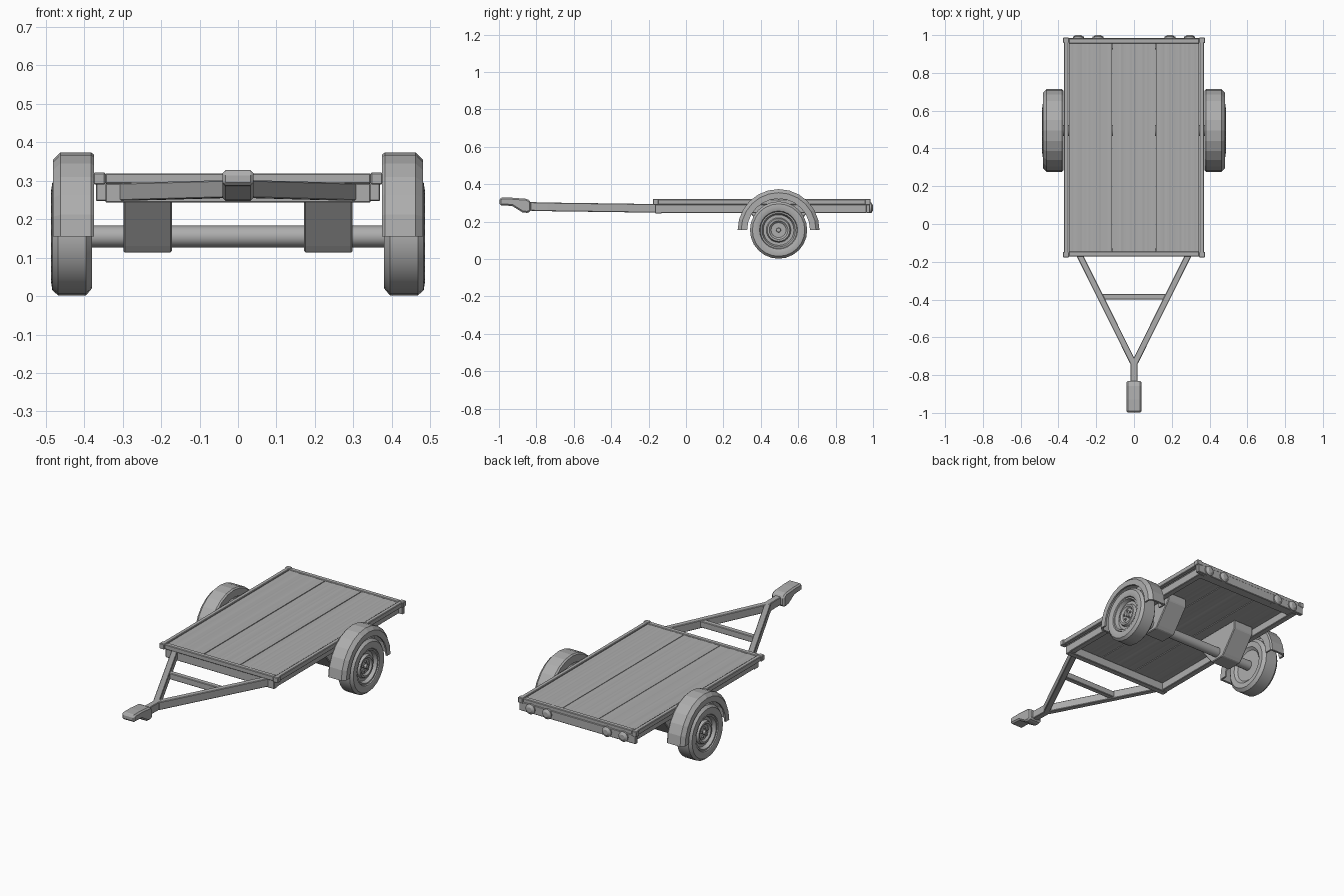
import bpy, bmesh, math, random
from mathutils import Vector

random.seed(4)
if "Cube" in bpy.data.objects:
    bpy.data.objects.remove(bpy.data.objects["Cube"])

grey = bpy.data.materials.new("plain grey")
grey.use_nodes = True
COLOUR = (0.42, 0.42, 0.42, 1)
grey.diffuse_color = COLOUR
grey.node_tree.nodes["Principled BSDF"].inputs["Base Color"].default_value = COLOUR


def finish(name, bm, bevel=0, smooth=False):
    bmesh.ops.recalc_face_normals(bm, faces=bm.faces)
    mesh = bpy.data.meshes.new(name)
    bm.to_mesh(mesh)
    bm.free()
    mesh.materials.append(grey)
    obj = bpy.data.objects.new(name, mesh)
    bpy.context.collection.objects.link(obj)
    if bevel:
        mod = obj.modifiers.new("bevel", 'BEVEL')
        mod.width, mod.segments = bevel, 1
    if smooth:
        bpy.ops.object.select_all(action='DESELECT')
        obj.select_set(True)
        bpy.context.view_layer.objects.active = obj
        bpy.ops.object.shade_smooth_by_angle(angle=math.radians(30))
    return obj


def box(name, x, y, z, bevel=0.003):
    """Box from (min, max) ranges."""
    bm = bmesh.new()
    bmesh.ops.create_cube(bm, size=1)
    for v in bm.verts:
        v.co = [r[0] if c < 0 else r[1] for c, r in zip(v.co, (x, y, z))]
    return finish(name, bm, bevel)


def extrude_x(name, outline, x0, x1, bevel=0):
    """Extrude a (y, z) outline from x0 to x1."""
    bm = bmesh.new()
    face = bm.faces.new([bm.verts.new((x0, y, z)) for y, z in outline])
    new = bmesh.ops.extrude_face_region(bm, geom=[face])["geom"]
    bmesh.ops.translate(bm, vec=(x1 - x0, 0, 0),
                        verts=[g for g in new if isinstance(g, bmesh.types.BMVert)])
    return finish(name, bm, bevel)


def beam(name, a, b, width, height):
    """Upright rectangular tube running between two points."""
    a, b = Vector(a), Vector(b)
    side = (b - a).cross(Vector((0, 0, 1))).normalized() * width / 2
    up = Vector((0, 0, height / 2))
    bm = bmesh.new()
    ends = [[bm.verts.new(p + s * side + u * up)
             for s, u in ((-1, -1), (1, -1), (1, 1), (-1, 1))] for p in (a, b)]
    for end in ends:
        bm.faces.new(end)
    for i in range(4):
        j = (i + 1) % 4
        bm.faces.new((ends[0][i], ends[0][j], ends[1][j], ends[1][i]))
    return finish(name, bm, 0.003)


def sweep(name, profile, side, centre, steps, half=False):
    """Sweep a closed (x, radius) profile around an axis along x."""
    bm = bmesh.new()
    count = steps + 1 if half else steps
    rings = []
    for i in range(count):
        a = (math.pi if half else 2 * math.pi) * i / steps
        rings.append([bm.verts.new((side * x, centre[0] + r * math.cos(a),
                                    centre[1] + r * math.sin(a))) for x, r in profile])
    n = len(profile)
    for i in range(steps):
        p, q = rings[i], rings[(i + 1) % count]
        for k in range(n):
            m = (k + 1) % n
            bm.faces.new((p[k], p[m], q[m], q[k]))
    if half:
        bm.faces.new(rings[0])
        bm.faces.new(rings[-1])
    bmesh.ops.remove_doubles(bm, verts=bm.verts, dist=0.0002)
    return finish(name, bm, smooth=not half)


AXLE = (0.495, 0.155)
FRONT, BACK = -0.175, 0.985

# Deck boards with a lightly grooved grain
for i, name in enumerate(("right_board", "middle_board", "left_board")):
    x0, x1 = -0.345 + 0.23 * i + 0.002, -0.115 + 0.23 * i - 0.002
    strips = 20
    bm = bmesh.new()
    rows = []
    for k in range(strips + 1):
        x = x0 + (x1 - x0) * k / strips
        d = random.uniform(0, 0.003)
        rows.append([bm.verts.new((x, y, z)) for y, z in
                     ((FRONT + 0.02, 0.293 + d), (BACK - 0.02, 0.293 + d),
                      (BACK - 0.02, 0.316 - d), (FRONT + 0.02, 0.316 - d))])
    for p, q in zip(rows, rows[1:]):
        for k in range(4):
            m = (k + 1) % 4
            bm.faces.new((p[k], p[m], q[m], q[k]))
    bm.faces.new(rows[0])
    bm.faces.new(rows[-1])
    finish(name, bm)

# Deck edging and the frame underneath
box("front_edge", (-0.345, 0.345), (FRONT + 0.003, FRONT + 0.03), (0.292, 0.319))
box("back_edge", (-0.345, 0.345), (BACK - 0.03, BACK - 0.003), (0.292, 0.319))
box("front_beam", (-0.345, 0.345), (FRONT + 0.01, FRONT + 0.045), (0.243, 0.293))
box("back_beam", (-0.345, 0.345), (BACK - 0.06, BACK - 0.02), (0.25, 0.293))
box("tail_panel", (-0.37, 0.37), (BACK - 0.022, BACK), (0.247, 0.298))

for side, label in ((1, "left"), (-1, "right")):
    def span(a, b):
        return tuple(sorted((side * a, side * b)))

    box(label + "_edge", span(0.347, 0.371), (FRONT, BACK), (0.292, 0.32))
    for end, y in (("front", FRONT), ("back", BACK - 0.025)):
        box(f"{label}_{end}_corner", span(0.345, 0.376), (y - 0.002, y + 0.027), (0.29, 0.321))
    box(label + "_frame_beam", span(0.31, 0.345), (FRONT + 0.01, BACK - 0.02), (0.247, 0.293))

    # Drawbar arm
    beam(label + "_drawbar_arm", (side * 0.293, FRONT + 0.02, 0.271),
         (side * 0.004, -0.735, 0.279), 0.033, 0.046)

    # Suspension bracket
    extrude_x(label + "_bracket",
              [(AXLE[0] + y, z) for y, z in ((-0.15, 0.294), (-0.15, 0.245), (-0.06, 0.13),
                                             (-0.045, 0.113), (0.045, 0.113), (0.06, 0.13),
                                             (0.15, 0.245), (0.15, 0.294))],
              side * 0.172, side * 0.298, 0.004)

    # Tyre, dished rim and hub
    sweep(label + "_tyre", ((0.395, 0.09), (0.382, 0.105), (0.38, 0.135), (0.395, 0.153),
                            (0.468, 0.153), (0.483, 0.14), (0.486, 0.12), (0.48, 0.102),
                            (0.468, 0.096)), side, AXLE, 24)
    sweep(label + "_rim", ((0.395, 0), (0.395, 0.098), (0.475, 0.098), (0.475, 0.09),
                           (0.455, 0.082), (0.455, 0.066), (0.47, 0.06), (0.47, 0.05),
                           (0.46, 0.04), (0.46, 0)), side, AXLE, 24)
    sweep(label + "_hub", ((0.45, 0), (0.45, 0.014), (0.474, 0.011), (0.474, 0)),
          side, AXLE, 12)
    for k in range(5):
        a = math.pi / 2 + 2 * math.pi * k / 5
        sweep(f"{label}_wheel_nut_{k + 1}",
              ((0.45, 0), (0.45, 0.006), (0.468, 0.006), (0.468, 0)), side,
              (AXLE[0] + 0.026 * math.cos(a), AXLE[1] + 0.026 * math.sin(a)), 6)

    # Mudguard: chamfered shell swept over the wheel
    sweep(label + "_mudguard", ((0.374, 0.17), (0.374, 0.212), (0.382, 0.219), (0.462, 0.219),
                                (0.481, 0.2), (0.481, 0.168), (0.471, 0.168), (0.471, 0.195),
                                (0.458, 0.206), (0.384, 0.206), (0.384, 0.17)),
          side, AXLE, 12, half=True)

    # Domed tail lamps
    for k, x in enumerate((0.19, 0.295)):
        bm = bmesh.new()
        for r1, r2, y0, y1 in ((0.029, 0.029, -0.004, 0.007), (0.026, 0.014, 0.007, 0.015)):
            new = bmesh.ops.create_cone(bm, cap_ends=True, segments=16, radius1=r1,
                                        radius2=r2, depth=y1 - y0)["verts"]
            for v in new:
                cx, cy, cz = v.co
                v.co = (side * x + cx, BACK + cz + (y0 + y1) / 2, 0.274 + cy)
        finish(f"{label}_tail_lamp_{k + 1}", bm, smooth=True)

# Axle tube between the wheels
sweep("axle", ((-0.4, 0), (-0.4, 0.028), (0.4, 0.028), (0.4, 0)), 1, AXLE, 16)

# Drawbar cross brace, tongue and coupler
box("drawbar_brace", (-0.175, 0.175), (-0.4, -0.37), (0.257, 0.293))
beam("tongue", (0, -0.71, 0.279), (0, -0.86, 0.282), 0.036, 0.046)
extrude_x("coupler", ((-0.998, 0.288), (-0.998, 0.322), (-0.985, 0.328), (-0.93, 0.328),
                      (-0.85, 0.322), (-0.83, 0.308), (-0.83, 0.254), (-0.85, 0.247),
                      (-0.875, 0.25), (-0.93, 0.284)), -0.04, 0.04, 0.008)
